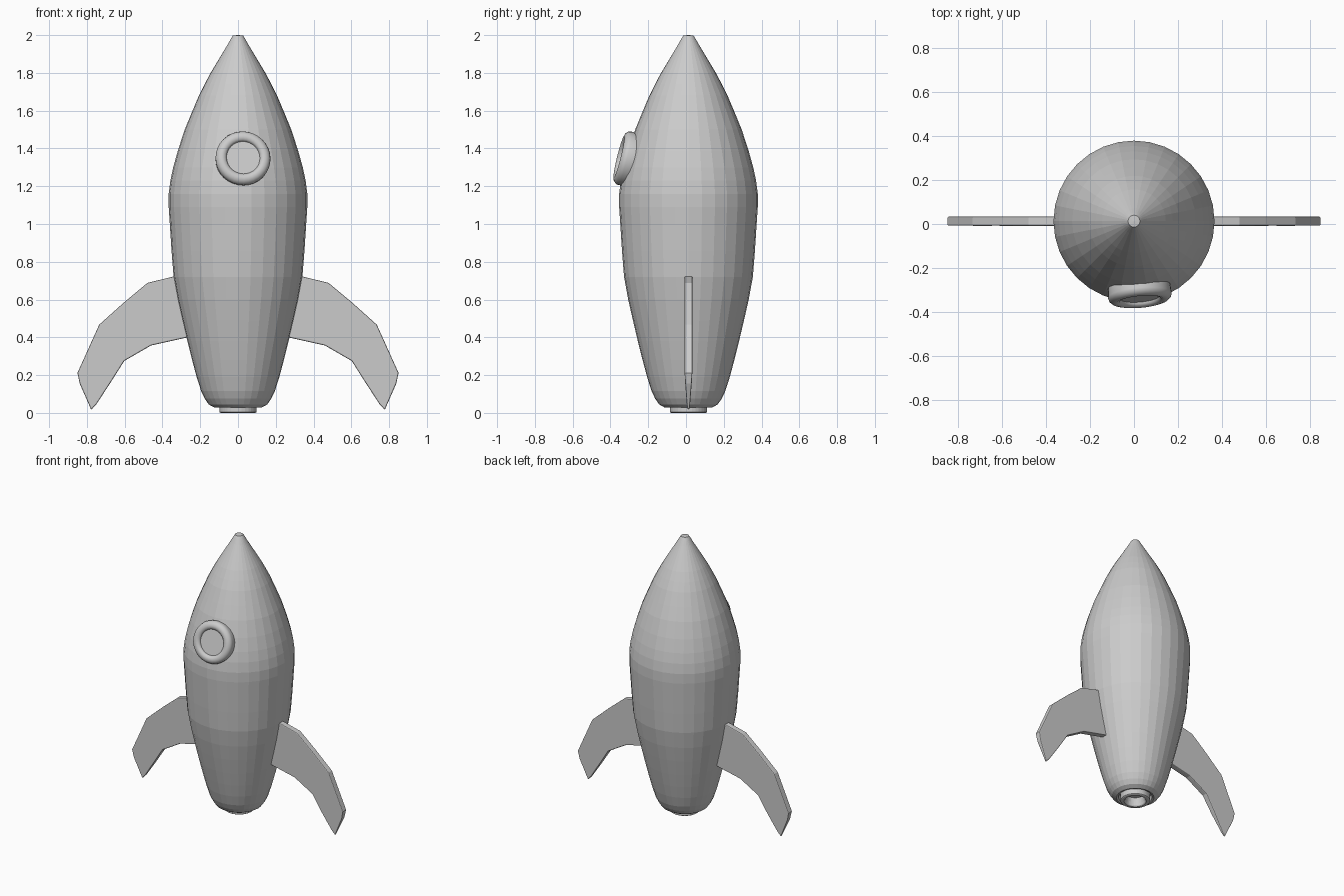
import bpy, bmesh, math
from mathutils import Vector, Matrix

if "Cube" in bpy.data.objects:
    bpy.data.objects.remove(bpy.data.objects["Cube"])

CY = 0.013  # rocket axis sits slightly behind y = 0


def add_object(name, bm):
    bmesh.ops.recalc_face_normals(bm, faces=bm.faces)
    mesh = bpy.data.meshes.new(name)
    bm.to_mesh(mesh)
    bm.free()
    obj = bpy.data.objects.new(name, mesh)
    bpy.context.collection.objects.link(obj)
    return obj


def lathe(name, profile, sides=32, matrix=Matrix.Translation((0, CY, 0))):
    """Revolve (radius, height) points around local z."""
    bm = bmesh.new()
    verts = [bm.verts.new((r, 0, z)) for r, z in profile]
    edges = [bm.edges.new(pair) for pair in zip(verts, verts[1:])]
    bmesh.ops.spin(bm, geom=verts + edges, cent=(0, 0, 0), axis=(0, 0, 1),
                   angle=math.tau, steps=sides)
    bmesh.ops.remove_doubles(bm, verts=bm.verts, dist=1e-4)
    bm.transform(matrix)
    return add_object(name, bm)


# Fuselage in three sections
lathe("nose_cone", [(0.207, 1.68), (0.177, 1.74), (0.145, 1.80), (0.115, 1.85),
                    (0.085, 1.90), (0.058, 1.945), (0.038, 1.98),
                    (0.027, 1.998), (0, 2.0)])
lathe("hull", [(0.268, 0.38), (0.294, 0.49), (0.319, 0.60), (0.341, 0.72),
               (0.352, 0.86), (0.361, 1.0), (0.367, 1.09), (0.367, 1.16),
               (0.358, 1.23), (0.343, 1.30), (0.318, 1.39), (0.282, 1.50),
               (0.245, 1.59), (0.207, 1.68)])
lathe("tail_section", [(0.268, 0.38), (0.243, 0.28), (0.219, 0.19),
                       (0.195, 0.115), (0.176, 0.075), (0.155, 0.045),
                       (0.125, 0.028), (0.112, 0.032), (0.105, 0.06),
                       (0, 0.06)])

# Engine nozzle ring with a hollow centre
lathe("nozzle", [(0.098, 0.06), (0.098, 0.004), (0.092, 0), (0.074, 0),
                 (0.068, 0.006), (0.055, 0.058)])

# Porthole, facing outwards and slightly up
normal = Vector((0.085, -0.965, 0.24)).normalized()
facing = normal.to_track_quat('Z', 'Y').to_matrix().to_4x4()
place = Matrix.Translation((0.029, -0.352, 1.355)) @ facing
rim = lathe("porthole_rim", [(0.088, -0.03), (0.089, -0.012), (0.097, -0.002),
                             (0.113, 0.003), (0.130, -0.002), (0.142, -0.014),
                             (0.146, -0.028), (0.142, -0.07)], 32, place)
rim.data.shade_smooth()
lathe("porthole_glass", [(0.090, -0.018), (0, -0.018)], 32, place)

# Swept fins, thinning toward the tip
outline = [(0.24, 0.735), (0.342, 0.722), (0.48, 0.688), (0.60, 0.588),
           (0.735, 0.467), (0.85, 0.212), (0.838, 0.155), (0.777, 0.016),
           (0.75, 0.045), (0.675, 0.16), (0.602, 0.275), (0.46, 0.357),
           (0.275, 0.398), (0.20, 0.41)]


def half_thickness(z):
    return 0.021 if z > 0.2 else 0.005 + 0.016 * z / 0.2


for name, side in (("right_fin", 1), ("left_fin", -1)):
    bm = bmesh.new()
    front, back = [[bm.verts.new((side * x, CY + s * half_thickness(z), z))
                    for x, z in outline] for s in (-1, 1)]
    bm.faces.new(front)
    bm.faces.new(back[::-1])
    n = len(outline)
    for i in range(n):
        j = (i + 1) % n
        bm.faces.new((front[i], back[i], back[j], front[j]))
    fin = add_object(name, bm)
    bevel = fin.modifiers.new("edge_bevel", 'BEVEL')
    bevel.width = 0.006
    bevel.segments = 2
    bevel.limit_method = 'ANGLE'
    bevel.angle_limit = math.radians(50)
